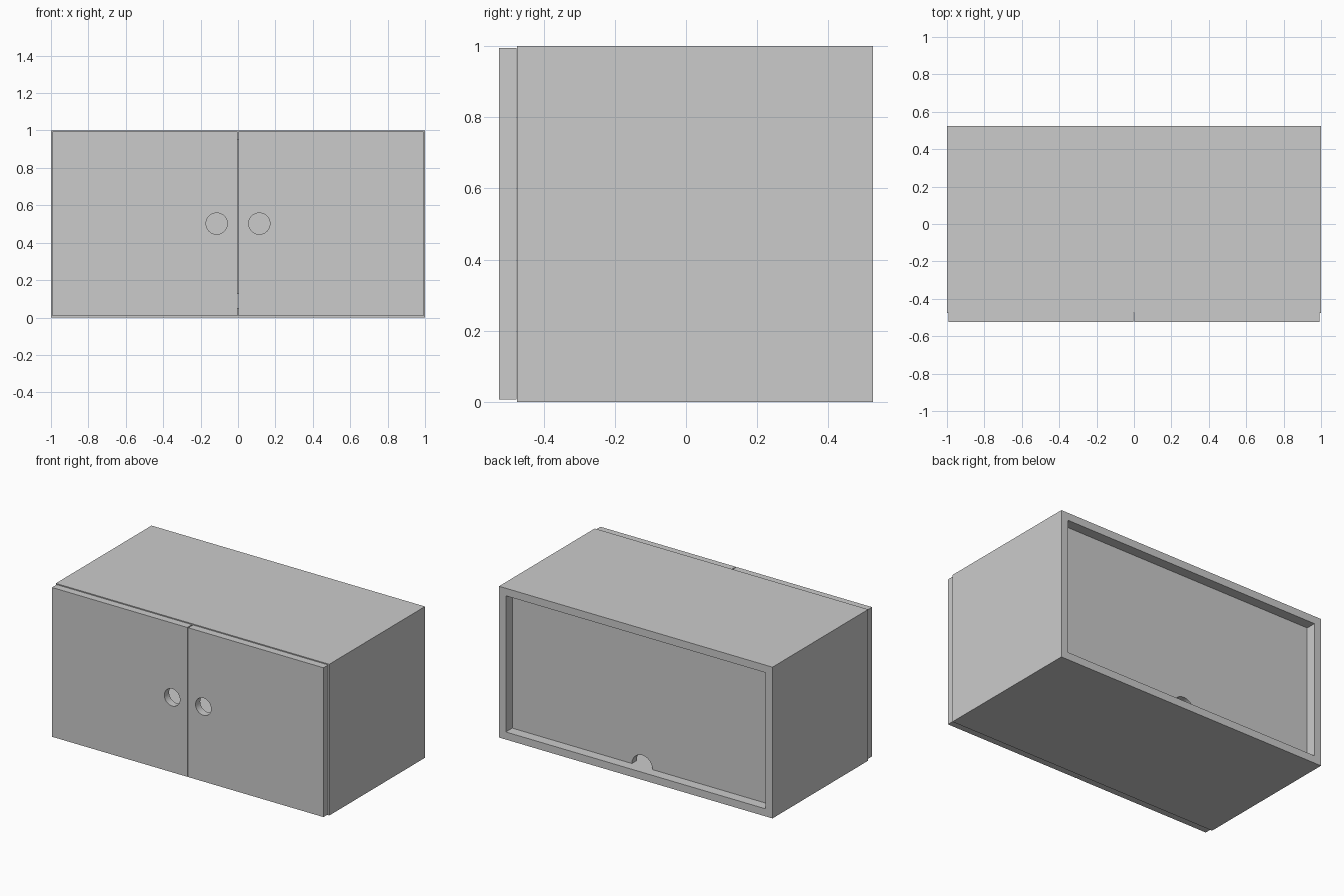
import bpy, math

if "Cube" in bpy.data.objects:
    bpy.data.objects.remove(bpy.data.objects["Cube"])

T = 0.05                  # board thickness
FRONT, BACK = -0.475, 0.525


def box(name, x0, x1, y0, y1, z0, z1):
    bpy.ops.mesh.primitive_cube_add(
        size=1, location=((x0 + x1) / 2, (y0 + y1) / 2, (z0 + z1) / 2))
    ob = bpy.context.object
    ob.name = name
    ob.scale = (x1 - x0, y1 - y0, z1 - z0)
    bpy.ops.object.transform_apply(location=False, rotation=False, scale=True)
    return ob


def rod(name, x, y, z, r):
    bpy.ops.mesh.primitive_cylinder_add(
        vertices=48, radius=r, depth=0.3, location=(x, y, z),
        rotation=(math.pi / 2, 0, 0))
    ob = bpy.context.object
    ob.name = name
    return ob


def cut(ob, cutter):
    mod = ob.modifiers.new("cut", 'BOOLEAN')
    mod.operation = 'DIFFERENCE'
    mod.solver = 'EXACT'
    mod.object = cutter
    bpy.context.view_layer.objects.active = ob
    bpy.ops.object.modifier_apply(modifier=mod.name)
    bpy.data.objects.remove(cutter)
    bpy.ops.object.select_all(action='DESELECT')
    ob.select_set(True)
    bpy.context.view_layer.objects.active = ob
    bpy.ops.object.shade_smooth_by_angle(angle=math.radians(30))


# Hollow carcass, open at front and back
carcass = box("carcass", -1, 1, FRONT, BACK, 0, 1)
cut(carcass, box("opening", -1 + T, 1 - T, FRONT - 0.1, BACK + 0.1, T, 1 - T))

# Recessed back panel with half-round cable notch
back = box("back_panel", -1 + T, 1 - T, 0.41, 0.458, T, 1 - T)
cut(back, rod("notch", 0, 0.434, T, 0.075))

# Pair of overlay doors with round finger holes
for side, name in ((-1, "left_door"), (1, "right_door")):
    a, b = sorted((side * 0.003, side * 0.993))
    door = box(name, a, b, FRONT - T, FRONT - 0.001, 0.007, 0.994)
    cut(door, rod("finger_hole", side * 0.114, FRONT - T / 2, 0.502, 0.057))
